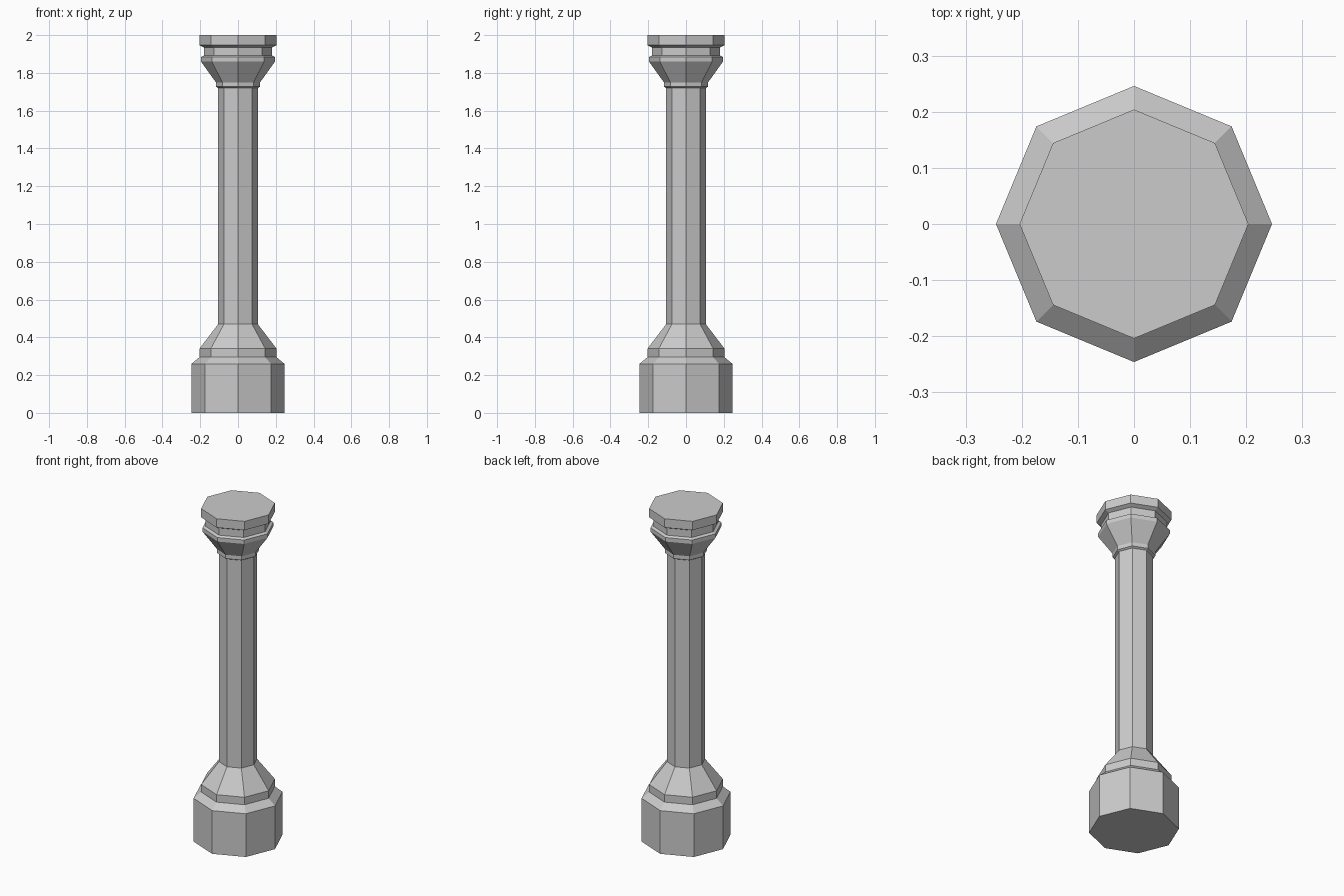
import bpy, bmesh
from math import cos, sin, tau

if "Cube" in bpy.data.objects:
    bpy.data.objects.remove(bpy.data.objects["Cube"])

SIDES = 8


def lathe(name, profile, cap_bottom=False, cap_top=False):
    """Octagonal turned part from (radius, height) points, corners on the axes."""
    bm = bmesh.new()
    rings = [[bm.verts.new((r * cos(tau * i / SIDES), r * sin(tau * i / SIDES), z))
              for i in range(SIDES)] for r, z in profile]
    for low, high in zip(rings, rings[1:]):
        for i in range(SIDES):
            j = (i + 1) % SIDES
            bm.faces.new((low[i], low[j], high[j], high[i]))
    if cap_bottom:
        bm.faces.new(rings[0][::-1])
    if cap_top:
        bm.faces.new(rings[-1])
    mesh = bpy.data.meshes.new(name)
    bm.to_mesh(mesh)
    bm.free()
    obj = bpy.data.objects.new(name, mesh)
    bpy.context.collection.objects.link(obj)
    return obj


# Plinth with chamfer, small step and taper into the shaft
lathe("column_base", [(0.246, 0), (0.246, 0.26), (0.204, 0.295),
                      (0.204, 0.34), (0.105, 0.47)], cap_bottom=True)

# Plain shaft
lathe("column_shaft", [(0.105, 0.47), (0.105, 1.72)])

# Collar, flared bell with lip, recessed neck and top slab
lathe("column_capital", [(0.105, 1.72), (0.117, 1.727), (0.117, 1.75),
                         (0.196, 1.86), (0.196, 1.884), (0.18, 1.892),
                         (0.18, 1.935), (0.204, 1.947), (0.204, 2.0)], cap_top=True)
